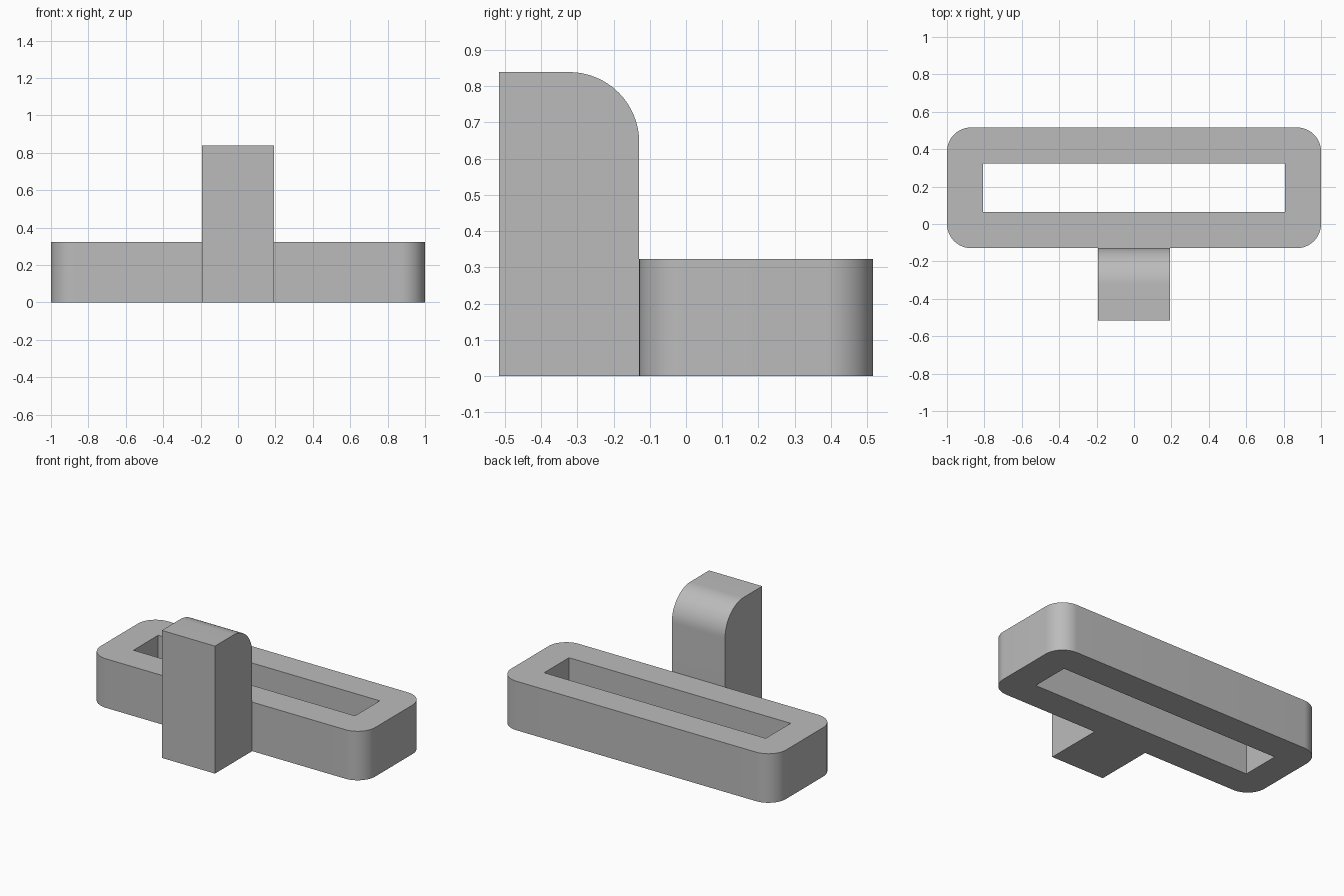
import bpy, bmesh
from math import cos, sin, pi, radians

cube = bpy.data.objects.get("Cube")
if cube:
    bpy.data.objects.remove(cube)

U = 2 / 31          # design unit: the bar is 31 units long
STEPS = 16          # segments per rounded corner

grey = bpy.data.materials.new("plain_grey")
grey.use_nodes = True
colour = (0.5, 0.5, 0.5, 1)
grey.diffuse_color = colour
grey.node_tree.nodes["Principled BSDF"].inputs["Base Color"].default_value = colour


def arc(cx, cy, r, start):
    """Quarter circle, counter-clockwise from the start angle."""
    angles = [start + pi / 2 * i / STEPS for i in range(STEPS + 1)]
    return [(cx + r * cos(a), cy + r * sin(a)) for a in angles]


def finish(name, bm):
    bmesh.ops.recalc_face_normals(bm, faces=bm.faces)
    mesh = bpy.data.meshes.new(name)
    bm.to_mesh(mesh)
    bm.free()
    mesh.materials.append(grey)
    obj = bpy.data.objects.new(name, mesh)
    bpy.context.collection.objects.link(obj)
    bpy.ops.object.select_all(action='DESELECT')
    obj.select_set(True)
    bpy.context.view_layer.objects.active = obj
    bpy.ops.object.shade_smooth_by_angle(angle=radians(30))
    return obj


def extrude_loops(name, loops, place, depth):
    """Fill an outline, with optional holes, and extrude it by depth."""
    bm = bmesh.new()
    edges = []
    for loop in loops:
        verts = [bm.verts.new([c * U for c in place(*p)]) for p in loop]
        edges += [bm.edges.new((a, b)) for a, b in zip(verts, verts[1:] + verts[:1])]
    bmesh.ops.triangle_fill(bm, edges=edges, use_beauty=True)
    result = bmesh.ops.extrude_face_region(bm, geom=bm.faces[:], use_keep_orig=True)
    moved = [g for g in result["geom"] if isinstance(g, bmesh.types.BMVert)]
    bmesh.ops.translate(bm, verts=moved, vec=[c * U for c in depth])
    return finish(name, bm)


# Rounded bar with a rectangular slot
x, back, front, r = 15.5, 8, -2, 2
outline = (arc(x - r, back - r, r, 0) + arc(r - x, back - r, r, pi / 2)
           + arc(r - x, front + r, r, pi) + arc(x - r, front + r, r, 3 * pi / 2))
slot = [(12.5, 1), (12.5, 5), (-12.5, 5), (-12.5, 1)]
extrude_loops("slotted_bar", [outline, slot], lambda a, b: (a, b, 0), (0, 0, 5))

# Upright post with a rounded top rear edge
side = [(-8, 13), (-8, 0), (-2, 0)] + arc(-5, 10, 3, 0)
extrude_loops("upright_post", [side], lambda a, b: (-3, a, b), (6, 0, 0))
